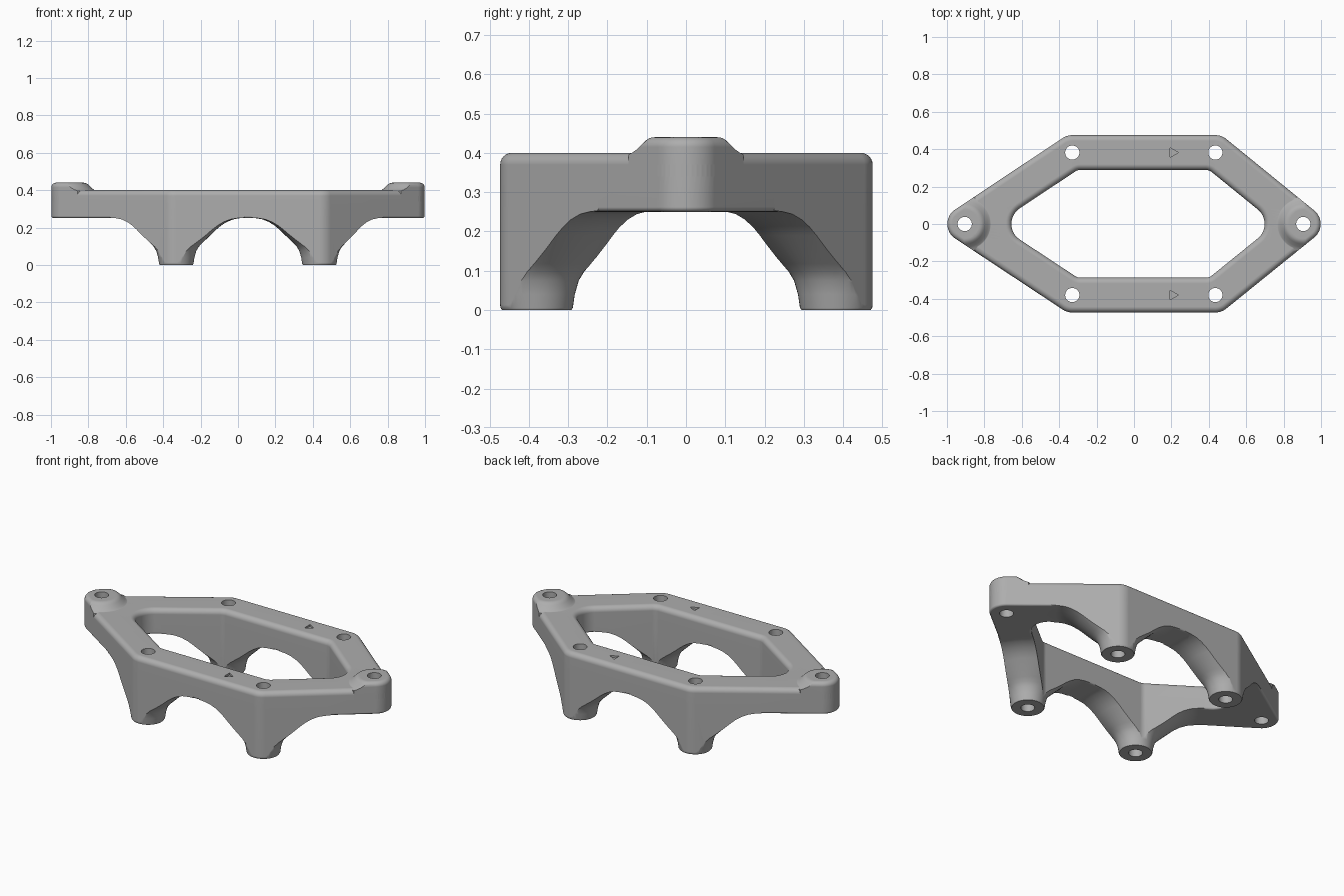
import bpy, bmesh, math
from mathutils import Vector

cube = bpy.data.objects.get("Cube")
if cube:
    bpy.data.objects.remove(cube, do_unlink=True)

grey = bpy.data.materials.new("satin grey")
grey.use_nodes = True
grey.diffuse_color = (0.42, 0.42, 0.42, 1)
grey.node_tree.nodes["Principled BSDF"].inputs["Base Color"].default_value = (0.42, 0.42, 0.42, 1)

# Centreline corners of the frame, with the inner rounding radius of each
LEGS = [(0.435, 0.382), (-0.33, 0.382), (-0.33, -0.38), (0.435, -0.38)]
ENDS = [(0.905, 0), (-0.905, 0)]
CORNERS = [(ENDS[0], 0.10), (LEGS[0], 0.05), (LEGS[1], 0.05),
           (ENDS[1], 0.10), (LEGS[2], 0.05), (LEGS[3], 0.05)]
HALF = 0.093          # half the width of the frame bars
HOLE = 0.038


def make_object(name, bm):
    bmesh.ops.recalc_face_normals(bm, faces=bm.faces)
    mesh = bpy.data.meshes.new(name)
    bm.to_mesh(mesh)
    bm.free()
    mesh.materials.append(grey)
    obj = bpy.data.objects.new(name, mesh)
    bpy.context.collection.objects.link(obj)
    return obj


def combine(obj, other, operation):
    """Apply a boolean and discard the second object."""
    mod = obj.modifiers.new(operation.lower(), 'BOOLEAN')
    mod.operation, mod.object, mod.solver = operation, other, 'EXACT'
    bpy.context.view_layer.objects.active = obj
    bpy.ops.object.modifier_apply(modifier=mod.name)
    bpy.data.objects.remove(other, do_unlink=True)


def outline(inset, inner):
    """Rounded hexagon: outer or inner edge of the frame, moved into the bar by inset."""
    points, steps, n = [], 12, len(CORNERS)
    for i, (c, rho) in enumerate(CORNERS):
        c = Vector(c)
        before = c - Vector(CORNERS[i - 1][0])
        after = Vector(CORNERS[(i + 1) % n][0]) - c
        a0 = math.atan2(-before.x, before.y)
        turn = (math.atan2(-after.x, after.y) - a0) % (2 * math.pi)
        radius = HALF - inset
        if inner:
            mid = a0 + turn / 2
            c = c - Vector((math.cos(mid), math.sin(mid))) * (HALF + rho) / math.cos(turn / 2)
            radius = rho + inset
        for k in range(steps + 1):
            a = a0 + turn * k / steps
            points.append((c.x + radius * math.cos(a), c.y + radius * math.sin(a)))
    return points


def ring(name, z0, z1, round_top, round_bottom):
    """Hexagonal ring with rounded top and bottom edges."""
    side = []
    if round_bottom:
        for k in range(4):
            a = math.pi / 2 * k / 4
            side.append((round_bottom * (1 - math.sin(a)), z0 + round_bottom * (1 - math.cos(a))))
        side.append((0, z0 + round_bottom))
    else:
        side.append((0, z0))
    for k in range(7):
        a = math.pi / 2 * k / 6
        side.append((round_top * (1 - math.cos(a)), z1 - round_top * (1 - math.sin(a))))
    section = [(d, z, False) for d, z in side] + [(d, z, True) for d, z in reversed(side)]
    bm = bmesh.new()
    loops = [[bm.verts.new((x, y, z)) for x, y in outline(d, inner)] for d, z, inner in section]
    for i, a in enumerate(loops):
        b = loops[(i + 1) % len(loops)]
        for k in range(len(a)):
            j = (k + 1) % len(a)
            bm.faces.new((a[k], a[j], b[j], b[k]))
    return make_object(name, bm)


def turned(name, centre, profile, segments=48):
    """Solid of revolution from (radius, z) pairs, capped at both ends."""
    bm = bmesh.new()
    loops = []
    for r, z in profile:
        loops.append([bm.verts.new((centre[0] + r * math.cos(2 * math.pi * k / segments),
                                    centre[1] + r * math.sin(2 * math.pi * k / segments), z))
                      for k in range(segments)])
    for a, b in zip(loops, loops[1:]):
        for k in range(segments):
            j = (k + 1) % segments
            bm.faces.new((a[k], a[j], b[j], b[k]))
    bm.faces.new(loops[0])
    bm.faces.new(loops[-1])
    return make_object(name, bm)


# Main ring
frame = ring("bracket_frame", 0.25, 0.40, 0.03, 0.012)

# Flared legs and raised end bosses, trimmed to the width of the bars
LEG_PROFILE = [(0.088, 0), (0.092, 0.006), (0.097, 0.04), (0.107, 0.075), (0.121, 0.098),
               (0.14, 0.118), (0.215, 0.19), (0.24, 0.211), (0.27, 0.230), (0.305, 0.244),
               (0.34, 0.250), (0.375, 0.253), (0.375, 0.30)]
BOSS_PROFILE = [(0.15, 0.34), (0.15, 0.396), (0.136, 0.402), (0.124, 0.410), (0.107, 0.427),
                (0.098, 0.435), (0.088, 0.439), (0.078, 0.44)]
for centres, profile in ((LEGS, LEG_PROFILE), (ENDS, BOSS_PROFILE)):
    for centre in centres:
        part = turned("part", centre, profile)
        combine(part, ring("trim", -0.1, 0.44, 0.025, 0), 'INTERSECT')
        combine(frame, part, 'UNION')

# Bolt holes right through the legs and bosses
for centre in LEGS + ENDS:
    combine(frame, turned("drill", centre, [(HOLE, -0.1), (HOLE, 0.6)], 32), 'DIFFERENCE')

# Shallow direction arrows on the two straight bars
for y in (0.382, -0.38):
    arrow = turned("arrow_cutter", (0.207, y), [(0.03, 0.388), (0.03, 0.45)], 3)
    combine(frame, arrow, 'DIFFERENCE')

# Smooth shading with crisp edges
bpy.ops.object.select_all(action='DESELECT')
frame.select_set(True)
bpy.context.view_layer.objects.active = frame
bpy.ops.object.shade_smooth_by_angle(angle=math.radians(35))
weighted = frame.modifiers.new("weighted_normals", 'WEIGHTED_NORMAL')
weighted.keep_sharp = True
